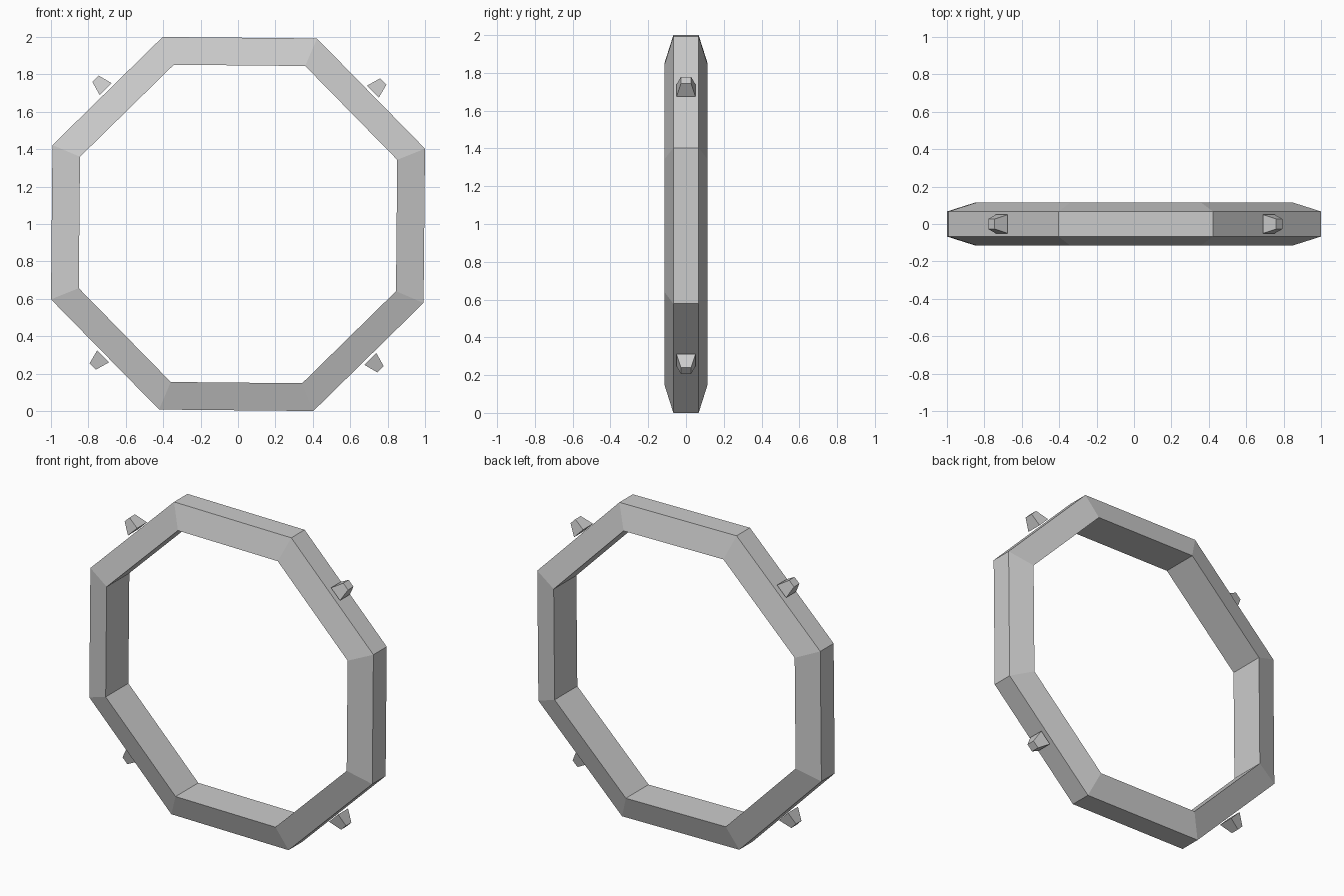
import bpy
import bmesh
from math import cos, sin, radians

cube = bpy.data.objects.get("Cube")
if cube:
    bpy.data.objects.remove(cube, do_unlink=True)

grey = bpy.data.materials.new("plain_grey")
grey.use_nodes = True
grey.diffuse_color = (0.6, 0.6, 0.6, 1)
grey.node_tree.nodes["Principled BSDF"].inputs["Base Color"].default_value = (0.6, 0.6, 0.6, 1)

CENTRE_Z = 1.0
TILT = -0.55  # slight clockwise turn, in degrees


def make_object(name, bm):
    bmesh.ops.recalc_face_normals(bm, faces=bm.faces)
    mesh = bpy.data.meshes.new(name)
    bm.to_mesh(mesh)
    bm.free()
    mesh.materials.append(grey)
    obj = bpy.data.objects.new(name, mesh)
    bpy.context.collection.objects.link(obj)


def polar(radius, angle, y, side=0):
    """Point in the ring plane, moved sideways along the tangent."""
    a = radians(angle)
    return (radius * cos(a) - side * sin(a), y,
            CENTRE_Z + radius * sin(a) + side * cos(a))


# Octagonal frame: trapezoid section, narrow outside and wide inside
section = [(1.078, -0.067), (1.078, 0.067), (0.918, 0.114), (0.918, -0.114)]
bm = bmesh.new()
loops = [[bm.verts.new(polar(r, 22.5 + 45 * i + TILT, y)) for r, y in section]
         for i in range(8)]
for i in range(8):
    a, b = loops[i], loops[(i + 1) % 8]
    for j in range(4):
        k = (j + 1) % 4
        bm.faces.new((a[j], a[k], b[k], b[j]))
make_object("octagon_frame", bm)

# Tapered studs floating just off the four diagonal sides
corners = [(-1, -1), (1, -1), (1, 1), (-1, 1)]
names = ["upper_left", "upper_right", "lower_right", "lower_left"]
for n, name in enumerate(names):
    angle = 45 + 90 * n + TILT
    bm = bmesh.new()
    base, tip = [[bm.verts.new(polar(r, angle, sy * half_y, sx * half_x))
                  for sx, sy in corners]
                 for r, half_x, half_y in ((1.01, 0.045, 0.05), (1.088, 0.024, 0.027))]
    bm.faces.new(base)
    bm.faces.new(tip)
    for j in range(4):
        k = (j + 1) % 4
        bm.faces.new((base[j], base[k], tip[k], tip[j]))
    make_object(name + "_stud", bm)
